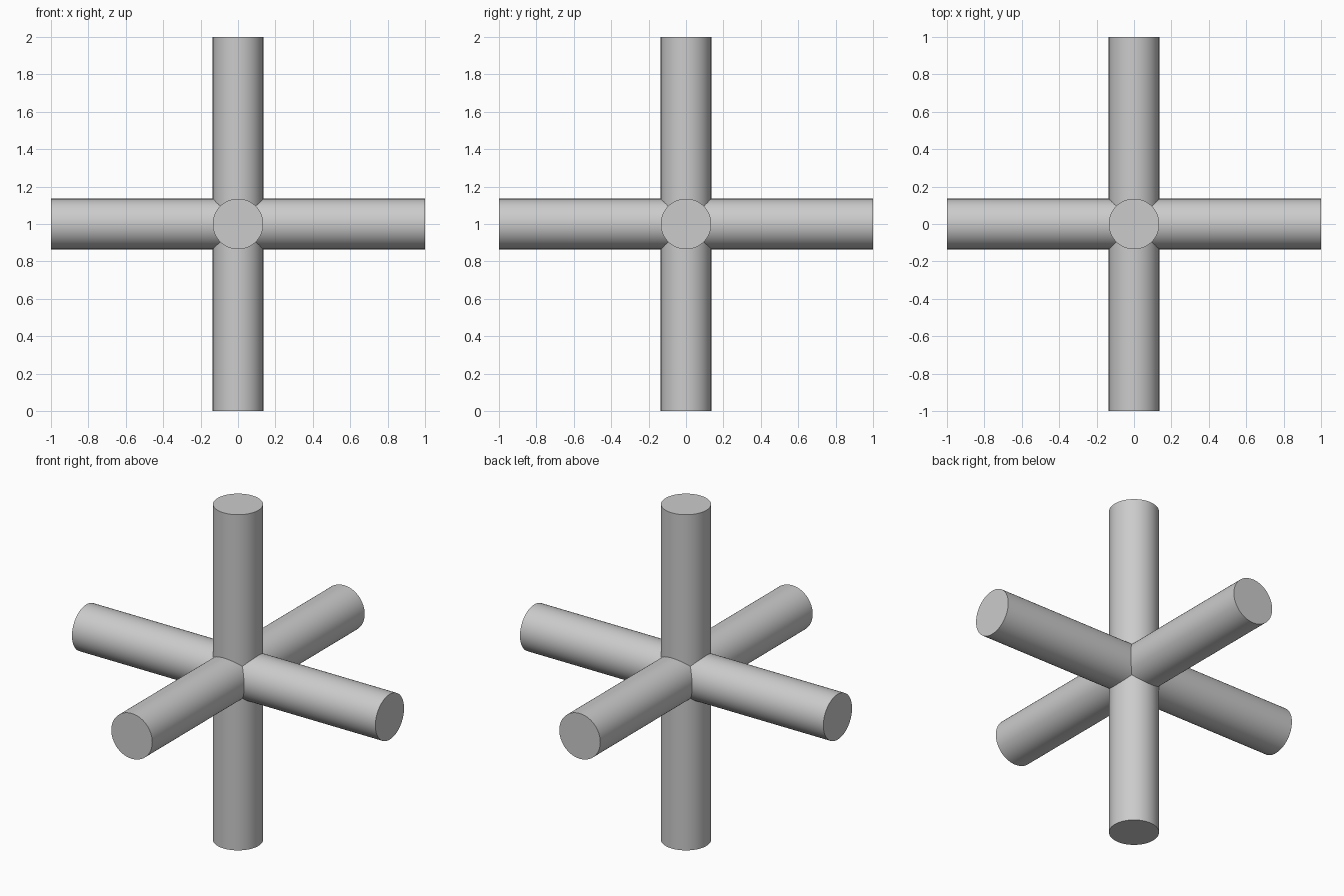
import bpy
from math import pi

cube = bpy.data.objects.get("Cube")
if cube:
    bpy.data.objects.remove(cube, do_unlink=True)

RADIUS = 0.135
LENGTH = 2.0
CENTRE = (0, 0, 1)

# Single plain grey
grey = bpy.data.materials.new("plain_grey")
grey.use_nodes = True
colour = (0.6, 0.6, 0.6, 1)
grey.diffuse_color = colour
grey.node_tree.nodes["Principled BSDF"].inputs["Base Color"].default_value = colour


def add_rod(name, rotation):
    """Round capped bar through the common centre."""
    bpy.ops.mesh.primitive_cylinder_add(
        vertices=96, radius=RADIUS, depth=LENGTH,
        location=CENTRE, rotation=rotation)
    rod = bpy.context.object
    rod.name = name
    rod.data.materials.append(grey)
    bpy.ops.object.shade_smooth_by_angle(angle=pi / 6)
    return rod


# Three equal bars crossing at right angles
add_rod("upright_bar", (0, 0, 0))
add_rod("side_to_side_bar", (0, pi / 2, 0))
add_rod("front_to_back_bar", (pi / 2, 0, 0))
